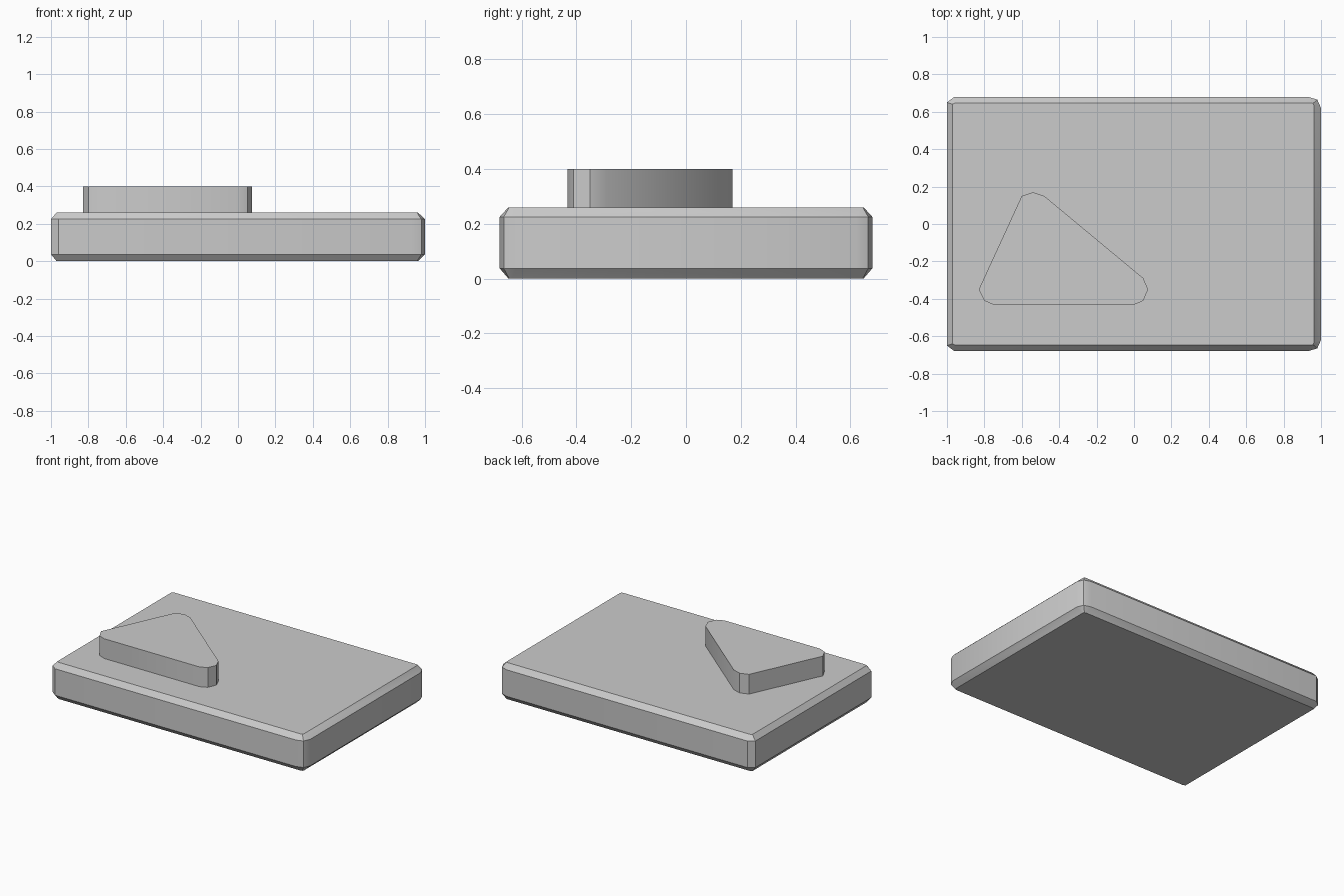
import bpy
import bmesh
from math import radians

cube = bpy.data.objects.get("Cube")
if cube:
    bpy.data.objects.remove(cube, do_unlink=True)

grey = bpy.data.materials.new("plain grey")
grey.use_nodes = True
colour = (0.6, 0.6, 0.6, 1)
grey.diffuse_color = colour
grey.node_tree.nodes["Principled BSDF"].inputs["Base Color"].default_value = colour


def loft(name, rings):
    """Join matching (outline, height) rings into a closed solid."""
    bm = bmesh.new()
    loops = [[bm.verts.new((x, y, z)) for x, y in outline] for outline, z in rings]
    bm.faces.new(loops[0])
    bm.faces.new(loops[-1])
    for low, high in zip(loops, loops[1:]):
        for i in range(len(low)):
            bm.faces.new((low[i - 1], low[i], high[i], high[i - 1]))
    bmesh.ops.recalc_face_normals(bm, faces=bm.faces)
    mesh = bpy.data.meshes.new(name)
    bm.to_mesh(mesh)
    bm.free()
    mesh.materials.append(grey)
    obj = bpy.data.objects.new(name, mesh)
    bpy.context.collection.objects.link(obj)
    bpy.ops.object.select_all(action='DESELECT')
    obj.select_set(True)
    bpy.context.view_layer.objects.active = obj
    bpy.ops.object.shade_smooth_by_angle(angle=radians(30))


def mirrored(half):
    """Complete a back outline with its reflection at the front."""
    return half + [(x, -y) for x, y in reversed(half)]


# Slab: chamfered left corners, rounded right corners, bevelled top and bottom
wide = mirrored([(-1, .65), (-.96, .68), (.93, .68), (.98, .665), (1, .62)])
narrow = mirrored([(-.97, .64), (-.955, .648), (.945, .648), (.957, .645), (.962, .635)])
loft("base_slab", [(narrow, 0), (wide, .037), (wide, .225), (narrow, .26)])

# Raised triangle with blunted corners
triangle = [(-.83, -.35), (-.80, -.41), (-.75, -.432), (0, -.432), (.05, -.41),
            (.075, -.35), (.05, -.29), (-.48, .15), (-.54, .17), (-.60, .15)]
loft("raised_triangle", [(triangle, .255), (triangle, .40)])
